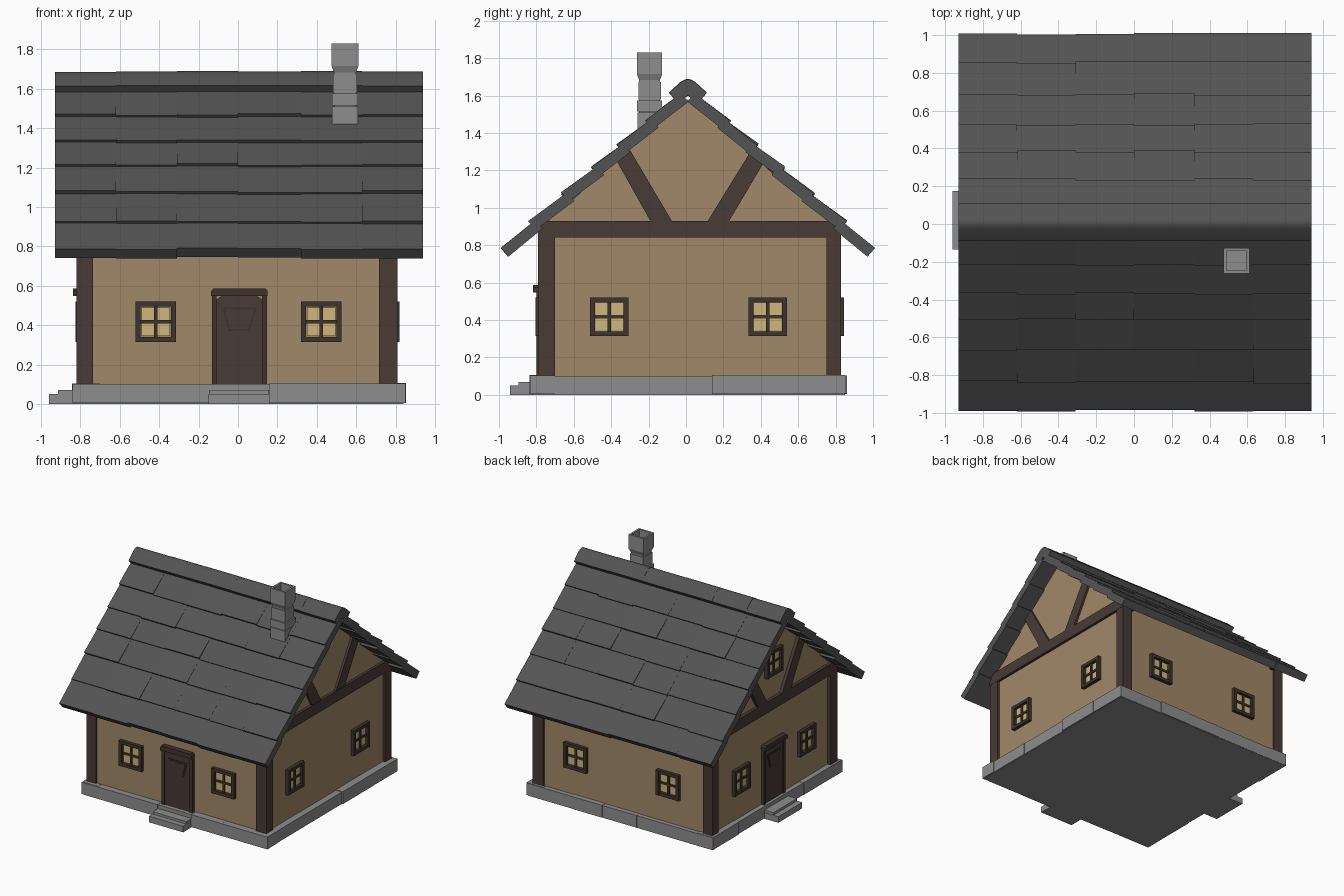
import bpy, bmesh, math, random
from mathutils import Matrix, Vector

random.seed(4)
cube = bpy.data.objects.get("Cube")
if cube:
    bpy.data.objects.remove(cube, do_unlink=True)


def material(name, r, g, b):
    m = bpy.data.materials.new(name)
    m.use_nodes = True
    m.diffuse_color = (r, g, b, 1)
    m.node_tree.nodes["Principled BSDF"].inputs["Base Color"].default_value = (r, g, b, 1)
    return m


SLATE = material("slate", .088, .088, .088)
STONE = material("stone", .27, .27, .27)
PLASTER = material("plaster", .352, .25, .138)
TIMBER = material("timber", .066, .043, .036)
DARK = material("dark wood", .05, .033, .027)
GLASS = material("lit glass", .62, .47, .2)


def prism(bm, points, push, mat=0):
    """Solid from a planar outline pushed along a vector."""
    a = [bm.verts.new(p) for p in points]
    b = [bm.verts.new(Vector(p) + Vector(push)) for p in points]
    n = len(a)
    faces = [bm.faces.new(a), bm.faces.new(b[::-1])]
    faces += [bm.faces.new((a[i], b[i], b[(i + 1) % n], a[(i + 1) % n])) for i in range(n)]
    for f in faces:
        f.material_index = mat


def block(bm, x, y, z, mat=0):
    """Box from three (low, high) pairs."""
    pts = [(x[0], y[0], z[0]), (x[1], y[0], z[0]), (x[1], y[0], z[1]), (x[0], y[0], z[1])]
    prism(bm, pts, (0, y[1] - y[0], 0), mat)


def finish(name, bm, mats, matrix=Matrix()):
    bmesh.ops.recalc_face_normals(bm, faces=bm.faces)
    me = bpy.data.meshes.new(name)
    bm.to_mesh(me)
    bm.free()
    for m in mats:
        me.materials.append(m)
    ob = bpy.data.objects.new(name, me)
    ob.matrix_world = matrix
    bpy.context.collection.objects.link(ob)
    return ob


# Each side: turn about z, so that local -y points outwards
SIDE = {"front": 0, "right": 90, "back": 180, "left": 270}
WALL = {"front": .775, "right": .79, "back": .815, "left": .795}


def place(side, u, z):
    turn = Matrix.Rotation(math.radians(SIDE[side]), 4, "Z")
    return turn @ Matrix.Translation((u, -WALL[side], z))


# Walls with gables
RIDGE, PITCH, MID = 1.57, .87, .01


def under(y):
    return RIDGE - PITCH * abs(y - MID)


bm = bmesh.new()
outline = [(-.775, .08), (.815, .08), (.815, under(.815) + .01), (MID, RIDGE + .01), (-.775, under(-.775) + .01)]
prism(bm, [(-.795, y, z) for y, z in outline], (1.585, 0, 0))
finish("walls", bm, [PLASTER])

# Corner posts
bm = bmesh.new()
for x in ((-.82, -.735), (.715, .81)):
    for y in ((-.79, -.70), (.75, .83)):
        block(bm, x, y, (.09, .88))
finish("corner_posts", bm, [TIMBER])

# Gable beams and braces
for name, x0, x1 in (("right", .7, .812), ("left", -.82, -.7)):
    bm = bmesh.new()
    block(bm, (x0, x1), (-.79, .83), (.84, .93))
    for s in (-1, 1):
        foot, head = .02 + s * .09, .02 + s * .32
        pts = [(foot, .92), (foot + s * .115, .92), (head + s * .07, under(head + s * .07) + .01),
               (head, under(head) + .01)]
        prism(bm, [(x0, y, z) for y, z in pts], (x1 - x0 - .004, 0, 0))
    finish(name + "_gable_timbers", bm, [TIMBER])

# Foundation core and facing stones
bm = bmesh.new()
block(bm, (-.83, .84), (-.82, .85), (0, .1))
finish("foundation", bm, [STONE])
bm = bmesh.new()
cuts = (-.84, -.42, -.15, .16, .44, .85)
for a, b in zip(cuts, cuts[1:]):
    for low, high in ((-.825, -.7), (.7, .85)):
        j = random.uniform(0, .012)
        y = (low - j, high) if low < 0 else (low, high + j)
        block(bm, (a, b), y, (.004, .1 + j / 2))
cuts = (-.82, -.33, .14, .52, .85)
for a, b in zip(cuts, cuts[1:]):
    for low, high in ((-.832, -.7), (.7, .842)):
        j = random.uniform(0, .012)
        x = (low - j, high) if low < 0 else (low, high + j)
        block(bm, x, (a, b), (.004, .1 + j / 2))
finish("foundation_stones", bm, [STONE])

# Doorsteps
for side in ("front", "left"):
    u = .005 if side == "front" else -.02
    bm = bmesh.new()
    block(bm, (-.155, .155), (-.165, 0), (0, .05))
    block(bm, (-.152, .152), (-.12, 0), (.04, .07))
    finish(side + "_doorstep", bm, [STONE], place(side, u, 0))


def window(side, u, z=.417):
    """Frame, recessed panes and glazing bars."""
    bm = bmesh.new()
    r, w = .103, .026
    for s in (-1, 1):
        a, b = sorted((s * r, s * (r - w)))
        block(bm, (a, b), (-.03, .02), (-r, r))
        block(bm, (w - r, r - w), (-.028, .02), (a, b))
    block(bm, (-.009, .009), (-.018, .02), (w - r, r - w))
    block(bm, (w - r, r - w), (-.016, .02), (-.009, .009))
    for a in (-.073, .007):
        for c in (-.073, .007):
            block(bm, (a, a + .066), (-.008, .01), (c, c + .066), 1)
    finish(side + "_window", bm, [DARK, GLASS], place(side, u, z))


for side, spots in {"front": (-.417, .423), "back": (-.42, .42),
                    "right": (-.41, .437), "left": (-.437, .41)}.items():
    for u in spots:
        window(side, u)
window("left", -.015, 1.22)

# Doors with jambs, chamfered lintel and a tapered panel
for side in ("front", "left"):
    bm = bmesh.new()
    for s in (-1, 1):
        block(bm, sorted((s * .14, s * .115)), (-.025, .02), (.09, .56))
    lintel = [(-.143, .548), (.143, .548), (.143, .573), (.131, .587), (-.131, .587), (-.143, .573)]
    prism(bm, [(x, -.043, z) for x, z in lintel], (0, .06, 0))
    leaf = [(-.115, .09), (.115, .09), (.115, .53), (.09, .548), (-.09, .548), (-.115, .53)]
    prism(bm, [(x, -.016, z) for x, z in leaf], (0, .03, 0), 1)
    panel = [(-.087, .49), (.087, .49), (.055, .37), (-.055, .37)]
    prism(bm, [(x, -.02, z) for x, z in panel], (0, .009, 0))
    prism(bm, [(x * .85, -.024, .43 + (z - .43) * .82) for x, z in panel], (0, .009, 0), 1)
    u = .007 if side == "front" else -.02
    finish(side + "_door", bm, [DARK, TIMBER], place(side, u, 0))

# Roof: rows of overlapping slates on both slopes
tilt = math.atan(PITCH)
COLS = (-.93, -.62, -.31, 0, .32, .63, .94)
ROWS = (0, .18, .33, .47, .63, .80, .955)
for name, s in (("front", -1), ("back", 1)):
    bm = bmesh.new()
    for r, (top, low) in enumerate(zip(ROWS, ROWS[1:])):
        for a, b in zip(COLS, COLS[1:]):
            lift = random.uniform(.004, .016) if r < 5 else .003
            d1 = low + random.uniform(-.004, .004)
            d0 = max(0, top - .02)
            section = [(d0, -.004), (d1, lift), (d1, lift + .062), (d0, .056)]
            pts = [(a, MID + s * (d + n * math.sin(tilt)), RIDGE - PITCH * d + n * math.cos(tilt))
                   for d, n in section]
            prism(bm, pts, (b - a, 0, 0))
    finish(name + "_roof_slates", bm, [SLATE])

# Rounded ridge caps
bm = bmesh.new()
cap = [(-.10, 1.615), (-.04, 1.67), (-.018, 1.683), (0, 1.687), (.018, 1.683), (.04, 1.67), (.10, 1.615),
       (.055, 1.56), (0, 1.6), (-.055, 1.56)]
for a, b in zip(COLS, COLS[1:]):
    dz = random.uniform(-.004, .004)
    prism(bm, [(a, MID + y, z + dz) for y, z in cap], (b - a, 0, 0))
ridge = finish("ridge_caps", bm, [SLATE])
bpy.context.view_layer.objects.active = ridge
ridge.select_set(True)
bpy.ops.object.shade_smooth_by_angle(angle=math.radians(35))

# Chimney: stacked stones, flared collar and hollow pot
bm = bmesh.new()
cx, cy = .543, -.195
for r, z0, z1 in ((.065, 1.34, 1.51), (.067, 1.515, 1.575), (.06, 1.58, 1.672), (.055, 1.50, 1.70)):
    block(bm, (cx - r, cx + r), (cy - r, cy + r), (z0, z1))
rings = []
for r, z in ((.054, 1.68), (.068, 1.715), (.068, 1.83), (.052, 1.83), (.052, 1.705)):
    rings.append([bm.verts.new((cx + i * r, cy + j * r, z)) for i, j in ((-1, -1), (1, -1), (1, 1), (-1, 1))])
for p, q in zip(rings, rings[1:]):
    for i in range(4):
        k = (i + 1) % 4
        bm.faces.new((p[i], p[k], q[k], q[i]))
bm.faces.new(rings[0][::-1])
bm.faces.new(rings[-1])
finish("chimney", bm, [STONE])
